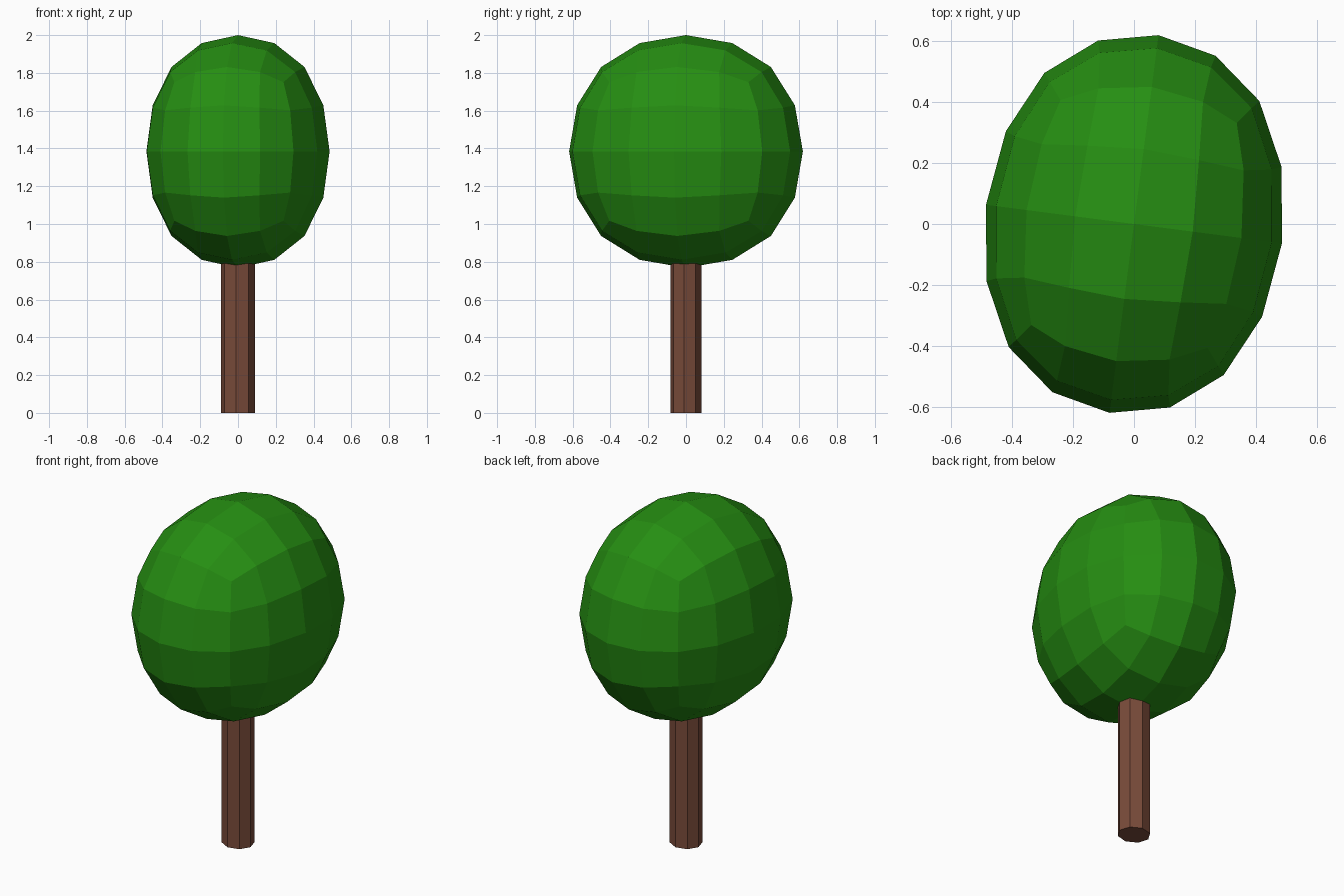
import bpy, math

if "Cube" in bpy.data.objects:
    bpy.data.objects.remove(bpy.data.objects["Cube"])

TURN = math.radians(-7.4)  # the whole tree is turned slightly about z


def material(name, rgb):
    m = bpy.data.materials.new(name)
    m.diffuse_color = (*rgb, 1.0)
    m.use_nodes = True
    m.node_tree.nodes["Principled BSDF"].inputs["Base Color"].default_value = m.diffuse_color
    return m


# Trunk: slightly flattened octagonal post, running up into the crown
HEIGHT = 0.85
bpy.ops.mesh.primitive_cylinder_add(vertices=8, radius=1, depth=HEIGHT,
                                    location=(0, 0, HEIGHT / 2))
trunk = bpy.context.object
trunk.name = "trunk"
# put vertices exactly on the local axes before turning
trunk.scale = (0.09, 0.083, 1)
trunk.rotation_euler.z = TURN
trunk.data.materials.append(material("brown bark", (0.19, 0.07, 0.042)))

# Crown: cube rounded by subdivision, stretched to an ellipsoid
LIMIT = 0.8395  # half size of a subdivided 2-unit cube
bpy.ops.mesh.primitive_cube_add(size=2, location=(0, 0, 1.384))
crown = bpy.context.object
crown.name = "crown"
crown.scale = (0.489 / LIMIT, 0.624 / LIMIT, 0.616 / LIMIT)
crown.rotation_euler.z = TURN
sub = crown.modifiers.new("rounding", 'SUBSURF')
sub.levels = sub.render_levels = 2
crown.data.materials.append(material("leaf green", (0.019, 0.27, 0.006)))

# Flat facets on both parts
for ob in (trunk, crown):
    for p in ob.data.polygons:
        p.use_smooth = False
